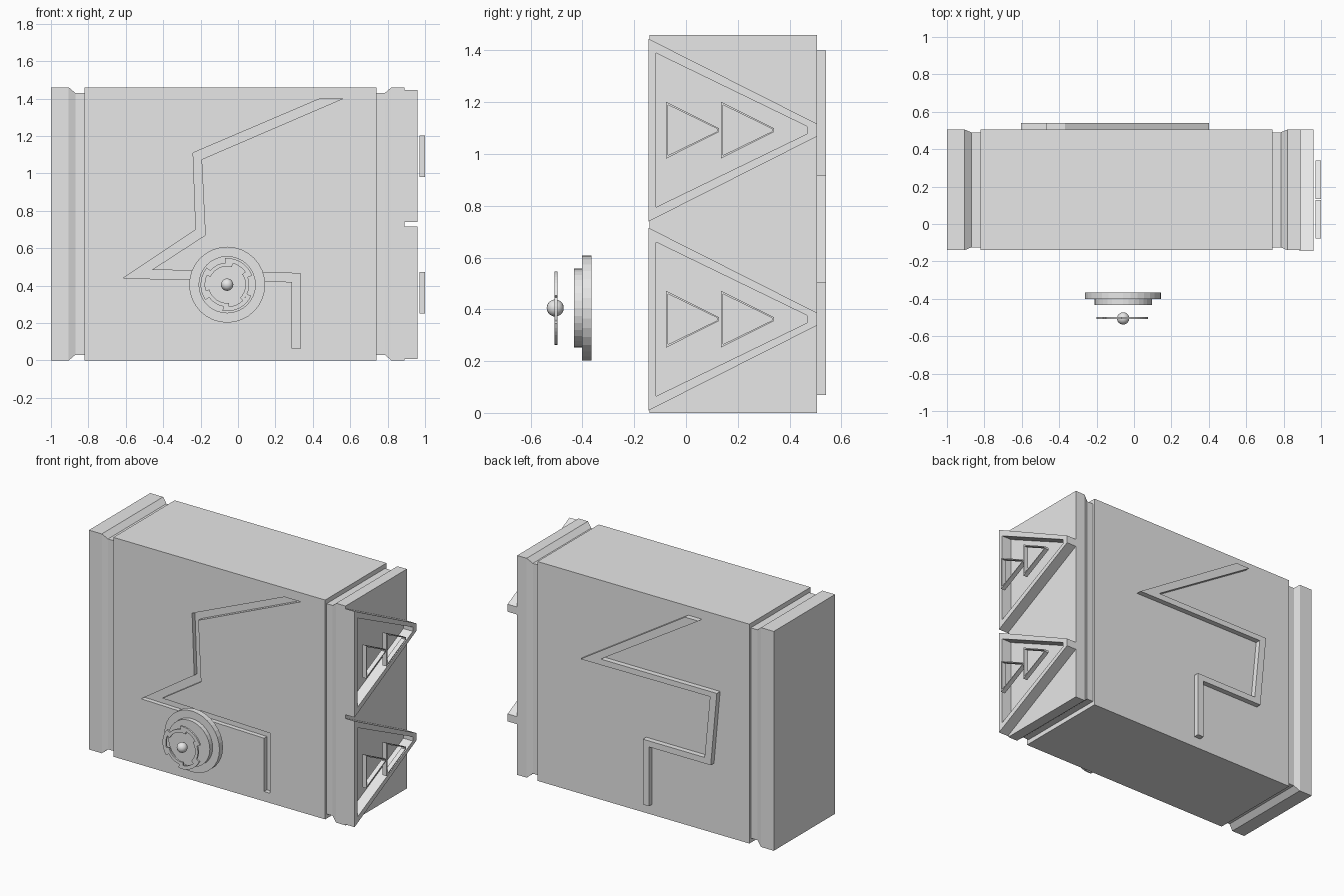
import bpy, bmesh, math
from mathutils import Vector

if "Cube" in bpy.data.objects:
    bpy.data.objects.remove(bpy.data.objects["Cube"])

metal = bpy.data.materials.new("light_grey")
metal.diffuse_color = (0.8, 0.8, 0.8, 1)
metal.use_nodes = True
metal.node_tree.nodes["Principled BSDF"].inputs["Base Color"].default_value = metal.diffuse_color


def finish(name, bm):
    bmesh.ops.recalc_face_normals(bm, faces=bm.faces)
    me = bpy.data.meshes.new(name)
    bm.to_mesh(me)
    bm.free()
    ob = bpy.data.objects.new(name, me)
    me.materials.append(metal)
    bpy.context.collection.objects.link(ob)
    return ob


def loft(name, rings, close=False):
    """Bridge equal loops; cap the ends, or join last to first."""
    bm = bmesh.new()
    vs = [[bm.verts.new(p) for p in r] for r in rings]
    n = len(vs[0])
    pairs = list(zip(vs, vs[1:])) + ([(vs[-1], vs[0])] if close else [])
    for a, b in pairs:
        for i in range(n):
            j = (i + 1) % n
            bm.faces.new((a[i], a[j], b[j], b[i]))
    if not close:
        bm.faces.new(vs[0])
        bm.faces.new(vs[-1])
    return finish(name, bm)


def plate_xz(name, pts, y0, y1):
    return loft(name, [[(x, y, z) for x, z in pts] for y in (y0, y1)])


def frame_yz(name, outer, inner, x0, x1):
    loops = [(outer, x0), (outer, x1), (inner, x1), (inner, x0)]
    return loft(name, [[(x, y, z) for y, z in l] for l, x in loops], True)


# Case body: rectangular sections along x, with a groove near each end
sections = [(-1, 0), (-0.905, 0), (-0.87, 1), (-0.82, 1), (-0.82, 0),
            (0.74, 0), (0.74, 1), (0.785, 1), (0.82, 0), (0.89, 0)]
rings = []
for x, g in sections:
    y0, y1, z0, z1 = -0.14 + 0.015 * g, 0.505 - 0.015 * g, 0.03 * g, 1.46 - 0.03 * g
    rings.append([(x, y0, z0), (x, y1, z0), (x, y1, z1), (x, y0, z1)])
body = loft("case_body", rings)

# Zigzag channel cut into the front
channel = [(0.56, 1.4), (0.44, 1.4), (-0.24, 1.11), (-0.225, 0.7), (-0.615, 0.44),
           (0.29, 0.42), (0.29, 0.065), (0.335, 0.065), (0.335, 0.465),
           (-0.46, 0.485), (-0.175, 0.67), (-0.195, 1.075)]
cutter = plate_xz("channel_cutter", channel, -0.2, -0.11)
cutter.hide_render = True
mod = body.modifiers.new("channel", "BOOLEAN")
mod.operation, mod.solver, mod.object = "DIFFERENCE", "EXACT", cutter
bpy.context.view_layer.objects.active = body
bpy.ops.object.modifier_apply(modifier=mod.name)
bpy.data.objects.remove(cutter)

# Raised zigzag trim on the back
trim = [(-0.47, 1.4), (-0.37, 1.4), (0.4, 0.915), (-0.555, 0.92), (-0.515, 0.505),
        (-0.06, 0.505), (-0.06, 0.07), (-0.105, 0.07), (-0.105, 0.465),
        (-0.56, 0.465), (-0.605, 0.955), (0.25, 0.955)]
trim[2:3] = [(0.4, 0.915)]
plate_xz("back_trim", trim, 0.5, 0.54)

# Triangular frames with two small arrows each on the right end
for k, zc in enumerate((0.362, 1.092)):
    def tri(y0, y1, half, tip):
        return [(y0, zc - half), (y1, zc - tip), (y1, zc + tip), (y0, zc + half)]
    frame_yz(f"triangle_frame_{k}", tri(-0.145, 0.505, 0.353, 0.025),
             tri(-0.115, 0.468, 0.297, 0.014), 0.885, 0.96)
    for m in range(2):
        d = 0.212 * m
        frame_yz(f"arrow_{k}_{m}", tri(-0.077 + d, 0.128 + d, 0.11, 0.007),
                 tri(-0.069 + d, 0.12 + d, 0.097, 0.005), 0.97, 1.0)

# Dial: two stacked discs, broken rings and a centre knob
CX, CZ = -0.058, 0.405


def arc(r, a0, a1, n):
    return [(CX + r * math.cos(math.radians(a0 + (a1 - a0) * i / n)),
             CZ + r * math.sin(math.radians(a0 + (a1 - a0) * i / n)))
            for i in range(n + 1)]


plate_xz("dial_base", arc(0.203, 0, 360, 32)[:-1], -0.402, -0.365)
plate_xz("dial_face", arc(0.153, 0, 360, 32)[:-1], -0.432, -0.402)
for k in range(3):
    a = 120 * k + 20
    plate_xz(f"dial_outer_arc_{k}", arc(0.142, a, a + 75, 10) + arc(0.118, a + 75, a, 10),
             -0.508, -0.497)
    plate_xz(f"dial_inner_arc_{k}", arc(0.118, a + 55, a + 135, 10) + arc(0.098, a + 135, a + 55, 10),
             -0.508, -0.497)

bm = bmesh.new()
bmesh.ops.create_uvsphere(bm, u_segments=16, v_segments=10, radius=0.033)
bmesh.ops.translate(bm, verts=bm.verts, vec=Vector((CX, -0.505, CZ)))
knob = finish("dial_knob", bm)
for p in knob.data.polygons:
    p.use_smooth = True
